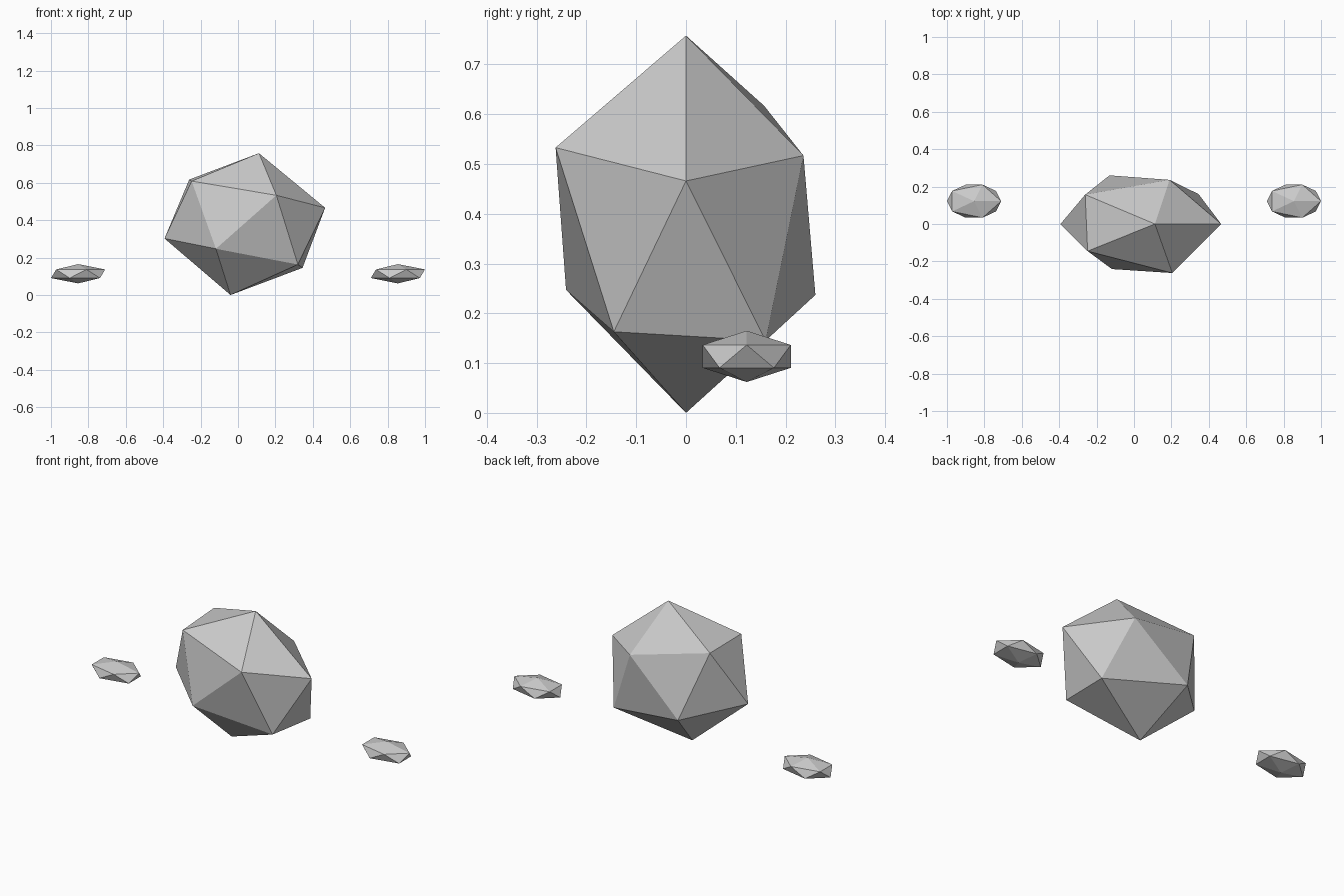
import bpy, bmesh
from mathutils import Matrix

if "Cube" in bpy.data.objects:
    bpy.data.objects.remove(bpy.data.objects["Cube"])

grey = bpy.data.materials.new("stone grey")
grey.diffuse_color = (0.6, 0.6, 0.6, 1)
grey.use_nodes = True
grey.node_tree.nodes["Principled BSDF"].inputs["Base Color"].default_value = grey.diffuse_color


def add_object(name, bm):
    bmesh.ops.recalc_face_normals(bm, faces=bm.faces)
    mesh = bpy.data.meshes.new(name)
    bm.to_mesh(mesh)
    bm.free()
    mesh.materials.append(grey)
    obj = bpy.data.objects.new(name, mesh)
    bpy.context.collection.objects.link(obj)
    return obj


# Large tilted boulder: an irregular twenty-sided hull
corners = [
    (0.112, 0, 0.758), (-0.04, 0, 0),                       # peak and foot
    (0.466, 0, 0.466), (-0.393, 0, 0.302),                  # side tips
    (0.205, -0.262, 0.533), (0.19, 0.236, 0.517),           # upper pair
    (-0.118, -0.241, 0.247), (-0.131, 0.26, 0.237),         # lower pair
    (-0.248, -0.145, 0.609), (-0.261, 0.157, 0.617),        # upper left pair
    (0.32, -0.145, 0.163), (0.345, 0.16, 0.145),            # lower right pair
]
bm = bmesh.new()
for c in corners:
    bm.verts.new(c)
bmesh.ops.convex_hull(bm, input=bm.verts)
add_object("boulder", bm)

# Two flat pebbles, one on each side
for name, x in (("left_pebble", -0.855), ("right_pebble", 0.855)):
    bm = bmesh.new()
    bmesh.ops.create_icosphere(bm, subdivisions=1, radius=1,
                               matrix=Matrix.Translation((x, 0.122, 0.1135))
                               @ Matrix.Diagonal((0.162, 0.104, 0.0515, 1)))
    add_object(name, bm)
